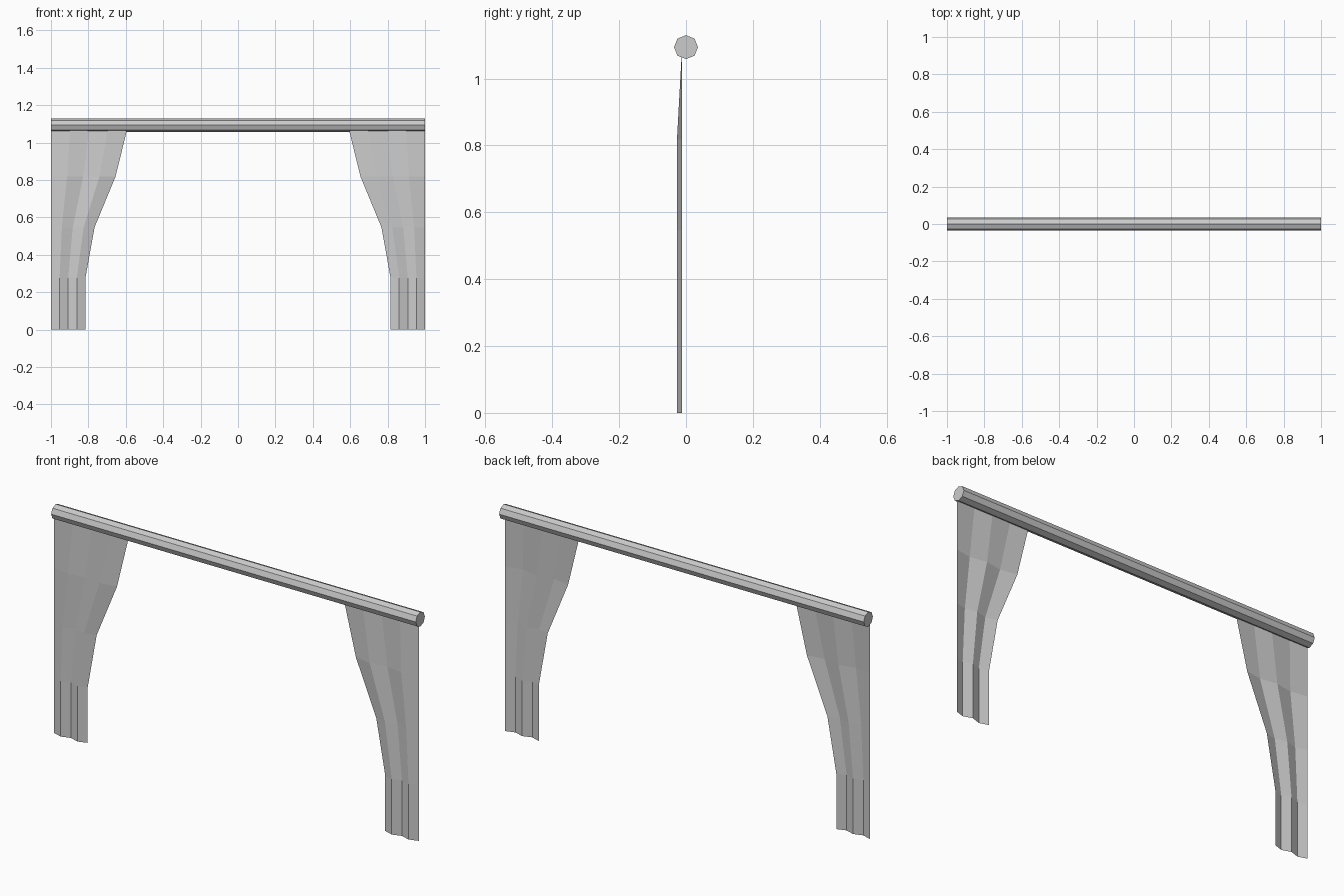
import bpy, bmesh, math
from mathutils import Matrix

if "Cube" in bpy.data.objects:
    bpy.data.objects.remove(bpy.data.objects["Cube"])

grey = bpy.data.materials.new("light grey")
grey.diffuse_color = (0.6, 0.6, 0.6, 1)
grey.use_nodes = True
grey.node_tree.nodes["Principled BSDF"].inputs["Base Color"].default_value = grey.diffuse_color


def finish(name, bm):
    mesh = bpy.data.meshes.new(name)
    bm.to_mesh(mesh)
    bm.free()
    mesh.materials.append(grey)
    obj = bpy.data.objects.new(name, mesh)
    bpy.context.collection.objects.link(obj)
    return obj


# Curtain rod: eight-sided bar along x, edges on the axes
bm = bmesh.new()
bmesh.ops.create_cone(bm, cap_ends=True, segments=8, radius1=0.036,
                      radius2=0.036, depth=2.0)
bmesh.ops.transform(bm, verts=bm.verts,
                    matrix=Matrix.Translation((0, 0, 1.094)) @ Matrix.Rotation(math.pi / 2, 4, 'Y'))
finish("curtain_rod", bm)

# Curtain: pleated single sheet, (height, inner edge x) for each row
rows = [(0, -0.816), (0.275, -0.816), (0.547, -0.767), (0.818, -0.655), (1.09, -0.588)]
FOLDS = 4
bm = bmesh.new()
grid = []
for r, (z, inner) in enumerate(rows):
    line = []
    for i in range(FOLDS + 1):
        x = -1 + (inner + 1) * i / FOLDS
        pleat = i % 2 == 1 and r < len(rows) - 1   # pleats flatten at the rod
        line.append(bm.verts.new((x, -0.027 if pleat else -0.012, z)))
    grid.append(line)
for a, b in zip(grid, grid[1:]):
    for i in range(FOLDS):
        bm.faces.new((a[i], a[i + 1], b[i + 1], b[i]))
curtain = finish("curtains", bm)

# Second curtain on the other side
mirror = curtain.modifiers.new("mirror", 'MIRROR')
mirror.use_axis = (True, False, False)
mirror.use_mirror_merge = False
